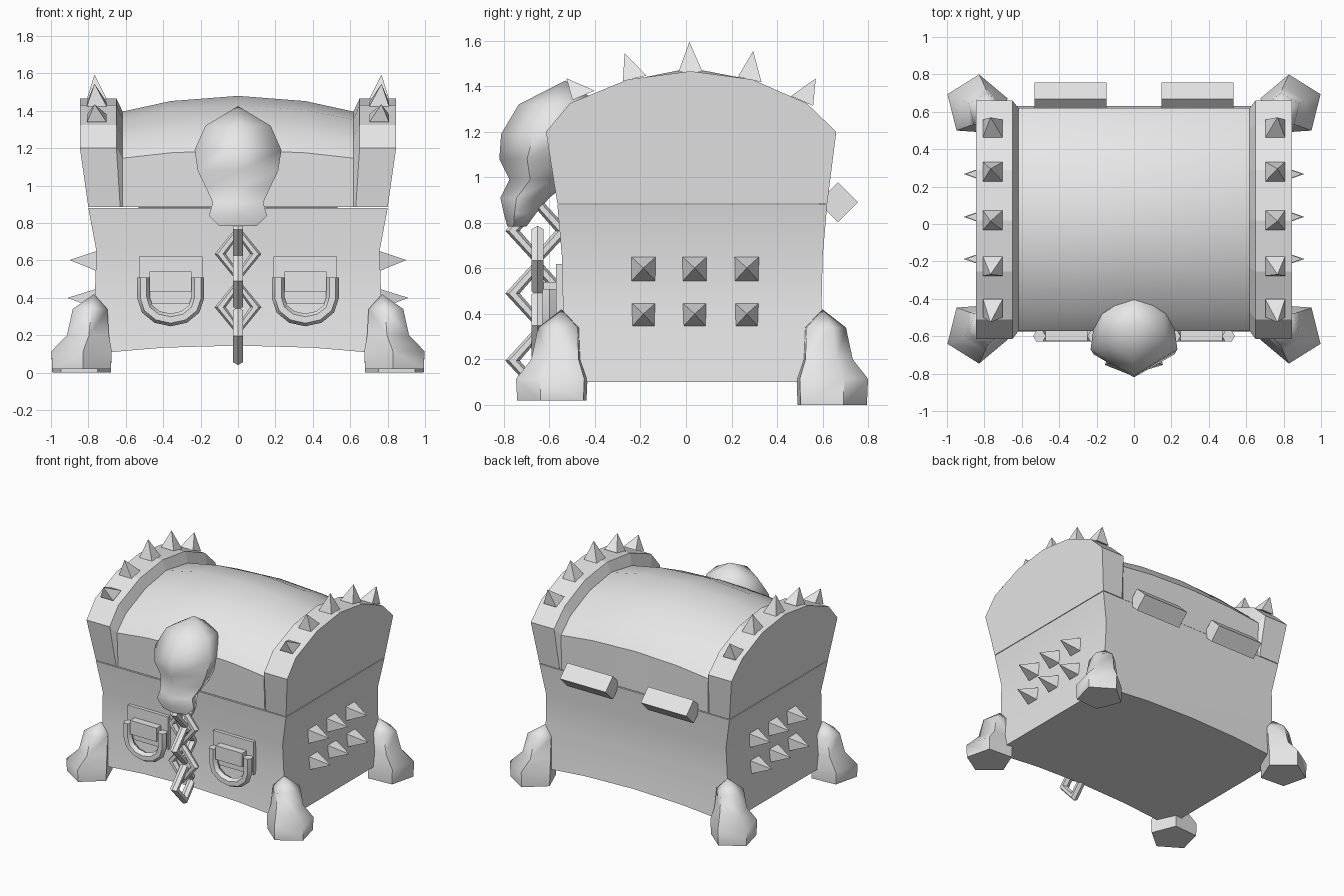
import bpy, bmesh, math
from mathutils import Vector

if "Cube" in bpy.data.objects:
    bpy.data.objects.remove(bpy.data.objects["Cube"], do_unlink=True)

GREY = (0.8, 0.8, 0.8, 1)
stone = bpy.data.materials.new("plain grey")
stone.use_nodes = True
stone.diffuse_color = GREY
stone.node_tree.nodes["Principled BSDF"].inputs["Base Color"].default_value = GREY


def finish(name, bm, smooth=None):
    """Turn a bmesh into a shaded, coloured object."""
    bmesh.ops.recalc_face_normals(bm, faces=bm.faces)
    mesh = bpy.data.meshes.new(name)
    bm.to_mesh(mesh)
    bm.free()
    mesh.materials.append(stone)
    obj = bpy.data.objects.new(name, mesh)
    bpy.context.collection.objects.link(obj)
    if smooth:
        bpy.ops.object.select_all(action='DESELECT')
        obj.select_set(True)
        bpy.context.view_layer.objects.active = obj
        bpy.ops.object.shade_smooth_by_angle(angle=math.radians(smooth))
    return obj


def loft(name, rings, smooth=None, tip=None):
    """Skin a row of equal closed rings; end in a cap or a tip."""
    bm = bmesh.new()
    rows = [[bm.verts.new(p) for p in ring] for ring in rings]
    n = len(rows[0])
    for a, b in zip(rows, rows[1:]):
        for i in range(n):
            j = (i + 1) % n
            bm.faces.new((a[i], a[j], b[j], b[i]))
    bm.faces.new(rows[0])
    if tip:
        top = bm.verts.new(tip)
        for i in range(n):
            bm.faces.new((rows[-1][i], rows[-1][(i + 1) % n], top))
    else:
        bm.faces.new(rows[-1])
    return finish(name, bm, smooth)


def box(name, x, y, z):
    return loft(name, [[(x[0], y[0], h), (x[1], y[0], h), (x[1], y[1], h), (x[0], y[1], h)]
                       for h in z])


def spike(name, base, tip, u, v, half=0.053):
    """Four-sided pyramid on a square spanned by u and v."""
    base, u, v = Vector(base), Vector(u) * half, Vector(v) * half
    loft(name, [[base + u + v, base - u + v, base - u - v, base + u - v]], tip=tip)


# Chest body: flared walls, with the long bottom edges arched upwards
body_rows = [(0.10, 0.80, -0.575, 0.63), (0.42, 0.765, -0.54, 0.595),
             (0.65, 0.757, -0.545, 0.60), (0.88, 0.80, -0.565, 0.62)]
steps = (-1, -0.5, 0, 0.5, 1)
rings = []
for k, (z, w, front, back) in enumerate(body_rows):
    lift = 0.045 if k == 0 else 0
    ring = [(w * t, front, z + lift * (1 - t * t)) for t in steps]
    ring += [(w * t, back, z + lift * (1 - t * t)) for t in reversed(steps)]
    rings.append(ring)
loft("chest_body", rings, 30)

# Domed lid between the rims, swelling towards the middle
lid_profile = [(-0.56, 0.885), (-0.573, 1.19), (-0.47, 1.31), (-0.23, 1.43), (0.02, 1.48),
               (0.28, 1.43), (0.51, 1.31), (0.62, 1.19), (0.615, 0.885)]


def lid_ring(x):
    s = 1 - 0.36 * x * x
    return [(x, y, 0.885 + (z - 0.885) * s) for y, z in lid_profile]


loft("lid", [lid_ring(x) for x in (-0.66, -0.36, 0, 0.36, 0.66)], 30)

# Raised lid rims with a chamfered inner edge, and their crown of spikes
rim_profile = [(-0.565, 0.885), (-0.615, 1.2), (-0.51, 1.325), (-0.255, 1.43), (0.02, 1.466),
               (0.29, 1.43), (0.53, 1.325), (0.66, 1.2), (0.62, 0.885)]
crown = [(-0.45, 1.36, -0.525, 1.435), (-0.225, 1.435, -0.27, 1.545),
         (0.02, 1.463, 0.015, 1.595), (0.28, 1.43, 0.295, 1.555), (0.51, 1.335, 0.57, 1.435)]
for side, s in (("left", 1), ("right", -1)):
    low = [(1 if z < 1 else 0) for y, z in rim_profile]
    outer = [(s * (0.845 - 0.045 * b), y, z) for b, (y, z) in zip(low, rim_profile)]
    inner = [(s * (0.65 - 0.02 * b), y, z) for b, (y, z) in zip(low, rim_profile)]
    root = [(s * 0.618, y, z) for x, y, z in lid_ring(0.62)]
    loft(side + "_lid_rim", [outer, inner, root])
    for i, (y, z, ty, tz) in enumerate(crown):
        slope = Vector((0, 1, -(y - 0.02) * 0.9)).normalized()
        spike(f"{side}_crown_spike_{i}", (s * 0.755, y, z), (s * 0.767, ty, tz), (1, 0, 0), slope)
    # Two rows of spikes on the side wall
    for i, y in enumerate((-0.187, 0.038, 0.267)):
        for row, z, tx in (("upper", 0.597, 0.90), ("lower", 0.395, 0.912)):
            spike(f"{side}_{row}_wall_spike_{i}", (s * 0.757, y, z), (s * tx, y, z + 0.005),
                  (0, 1, 0), (0, 0, 1))

# Five-sided clawed feet, leaning in towards the corners
foot_rows = [(0.0, 0.84, 0.03, 0.165), (0.115, 0.84, 0.03, 0.17), (0.2, 0.805, 0.015, 0.118),
             (0.34, 0.793, 0.005, 0.098)]
for end, e, corner, ground in (("front", -1, 0.547, 0.02), ("back", 1, 0.6, 0.0)):
    for side, s in (("left", 1), ("right", -1)):
        rings = []
        for z, x, out, r in foot_rows:
            angles = [math.radians(22 + 72 * k) for k in range(5)]
            rings.append([(s * (x + r * math.cos(a)), e * (corner + out + r * math.sin(a)),
                           max(z, ground)) for a in angles])
        loft(f"{end}_{side}_foot", rings, 60, tip=(s * 0.77, e * corner, 0.42))

# Diamond-section hinge barrels on the back
for side, s in (("left", 1), ("right", -1)):
    r = 0.088
    section = [(0.668 + r * math.cos(k * math.pi / 2), 0.89 + r * math.sin(k * math.pi / 2))
               for k in range(4)]
    loft(side + "_hinge", [[(s * x, y, z) for y, z in section] for x in (0.148, 0.532)])

# Skull-shaped clasp: height, half width, front, back
skull_rows = [(0.785, 0.10, -0.785, -0.70), (0.84, 0.155, -0.80, -0.66),
              (0.91, 0.135, -0.815, -0.60), (0.99, 0.172, -0.775, -0.50),
              (1.08, 0.215, -0.82, -0.45), (1.19, 0.232, -0.812, -0.38),
              (1.32, 0.175, -0.735, -0.37)]
rings = []
for z, w, front, back in skull_rows:
    d = back - front
    rings.append([(0, front, z), (w, front + 0.33 * d, z), (0.9 * w, front + 0.72 * d, z),
                  (0, back, z), (-0.9 * w, front + 0.72 * d, z), (-w, front + 0.33 * d, z)])
loft("skull_clasp", rings, 60, tip=(0, -0.53, 1.425))


def tube(name, path, axis, r, closed):
    """Six-sided tube along a flat path lying square to axis."""
    bm = bmesh.new()
    axis, n, rows = Vector(axis), len(path), []
    path = [Vector(p) for p in path]
    for i, p in enumerate(path):
        before = path[i - 1] if closed or i else p
        after = path[(i + 1) % n] if closed or i < n - 1 else p
        across = (after - before).normalized().cross(axis)
        rows.append([bm.verts.new(p + r * (across * math.cos(a) + axis * math.sin(a)))
                     for a in (k * math.pi / 3 for k in range(6))])
    for i in range(n if closed else n - 1):
        a, b = rows[i], rows[(i + 1) % n]
        for k in range(6):
            bm.faces.new((a[k], a[(k + 1) % 6], b[(k + 1) % 6], b[k]))
    if not closed:
        bm.faces.new(rows[0])
        bm.faces.new(rows[-1])
    return finish(name, bm, 40)


# Hanging chain of diamond links, turned alternately
for i, z in enumerate((0.765, 0.635, 0.49, 0.35, 0.195)):
    y, w, h = -0.652, 0.095, 0.122
    if i % 2:
        path = [(w, y, z), (0, y, z + h), (-w, y, z), (0, y, z - h)]
        tube(f"chain_link_{i}", path, (0, 1, 0), 0.03, True)
    else:
        path = [(0, y + w + 0.015, z), (0, y, z + h), (0, y - w - 0.015, z), (0, y, z - h)]
        tube(f"chain_link_{i}", path, (1, 0, 0), 0.032, True)

# Ring pulls: back plate, hinge block and hanging ring
for side, s in (("left", 1), ("right", -1)):
    c = s * 0.36
    box(side + "_pull_plate", (c - 0.17, c + 0.17), (-0.57, -0.53), (0.37, 0.62))
    box(side + "_pull_block", (c - 0.112, c + 0.112), (-0.625, -0.55), (0.435, 0.54))
    path = [(c - 0.145, -0.6, 0.51)]
    path += [(c - 0.145 * math.cos(a), -0.6, 0.40 - 0.118 * math.sin(a))
             for a in (k * math.pi / 6 for k in range(7))]
    path += [(c + 0.145, -0.6, 0.51)]
    tube(side + "_pull_ring", path, (0, 1, 0), 0.034, False)
